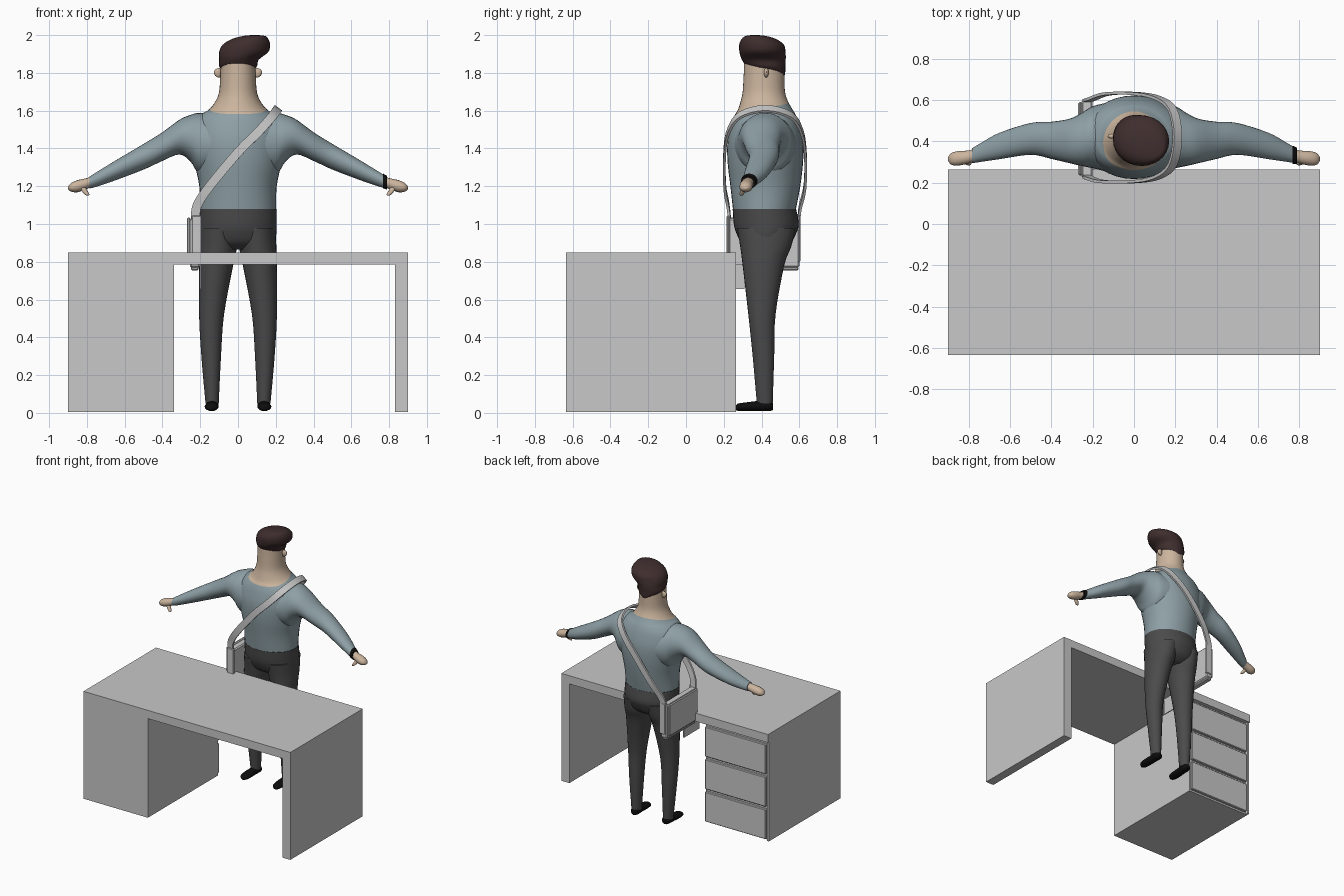
import bpy, bmesh, math
from mathutils import Vector


def mat(name, rgb):
    m = bpy.data.materials.new(name)
    m.diffuse_color = (*rgb, 1)
    return m


GREY = mat("light grey", (0.58, 0.58, 0.58))
SHIRT = mat("blue grey shirt", (0.27, 0.35, 0.38))
PANTS = mat("charcoal", (0.07, 0.07, 0.07))
SKIN = mat("skin", (0.60, 0.46, 0.34))
HAIR = mat("dark brown", (0.05, 0.027, 0.027))
BLACK = mat("black", (0.004, 0.004, 0.004))


def finish(name, bm, mats, smooth=True):
    bmesh.ops.recalc_face_normals(bm, faces=bm.faces[:])
    me = bpy.data.meshes.new(name)
    bm.to_mesh(me)
    bm.free()
    ob = bpy.data.objects.new(name, me)
    bpy.context.collection.objects.link(ob)
    for m in mats:
        me.materials.append(m)
    if smooth:
        bpy.ops.object.select_all(action='DESELECT')
        ob.select_set(True)
        bpy.context.view_layer.objects.active = ob
        bpy.ops.object.shade_smooth_by_angle(angle=math.radians(45))
    return ob


def spline(keys, steps):
    """Catmull-Rom through tuples of numbers."""
    k = [Vector(p) for p in keys]
    out = []
    for i in range(len(k) - 1):
        a, b, c, d = k[max(i - 1, 0)], k[i], k[i + 1], k[min(i + 2, len(k) - 1)]
        for s in range(steps):
            t = s / steps
            out.append(0.5 * (2 * b + (c - a) * t + (2 * a - 5 * b + 4 * c - d) * t * t
                              + (3 * b - a - 3 * c + d) * t ** 3))
    return out + [k[-1]]


def loft(keys, axis='z', side=1, seg=28, steps=4):
    """Elliptical rings. z: (z, cx, cy, rx, ry)   x: (x, cy, cz, ry, rz)   y: (y, cx, cz, rx, rz)"""
    bm = bmesh.new()
    rings = []
    for h, c1, c2, r1, r2 in spline(keys, steps):
        ring = []
        for i in range(seg):
            a = math.tau * i / seg
            p, q = c1 + r1 * math.cos(a), c2 + r2 * math.sin(a)
            co = {'z': (p, q, h), 'x': (h, p, q), 'y': (p, h, q)}[axis]
            ring.append(bm.verts.new((co[0] * side, co[1], co[2])))
        rings.append(ring)
    for a, b in zip(rings, rings[1:]):
        for i in range(seg):
            j = (i + 1) % seg
            bm.faces.new((a[i], a[j], b[j], b[i]))
    bm.faces.new(rings[0])
    bm.faces.new(rings[-1])
    return bm


def box(name, x0, x1, y0, y1, z0, z1, m, bevel=0):
    bm = bmesh.new()
    bmesh.ops.create_cube(bm, size=1)
    for v in bm.verts:
        v.co = ((x0 + x1) / 2 + v.co.x * (x1 - x0), (y0 + y1) / 2 + v.co.y * (y1 - y0),
                (z0 + z1) / 2 + v.co.z * (z1 - z0))
    if bevel:
        bmesh.ops.bevel(bm, geom=bm.edges[:], offset=bevel, segments=1, affect='EDGES')
    return finish(name, bm, [m], False)


# Desk with drawer cabinet facing the person
box("desk_top", -0.9, 0.9, -0.635, 0.265, 0.785, 0.85, GREY)
box("desk_side_panel", 0.83, 0.9, -0.635, 0.265, 0.005, 0.785, GREY)
box("desk_cabinet", -0.9, -0.34, -0.635, 0.235, 0.005, 0.785, GREY)
box("cabinet_outer_edge", -0.9, -0.885, 0.235, 0.255, 0.005, 0.785, GREY)
for i in range(3):
    z = 0.015 + i * 0.256
    box("drawer_front", -0.875, -0.345, 0.235, 0.26, z, z + 0.235, GREY, 0.005)
box("desk_hanging_plate", -0.2, -0.192, 0.12, 0.31, 0.655, 0.785, GREY)

# Torso, neck and head, cut along a tilted neckline
bm = loft([(1.075, 0, .415, .202, .166), (1.2, 0, .42, .205, .185), (1.33, 0, .42, .232, .2),
           (1.44, 0, .42, .25, .2), (1.53, 0, .42, .235, .18), (1.58, 0, .42, .195, .16),
           (1.605, 0, .42, .155, .145), (1.645, 0, .415, .122, .127), (1.7, 0, .412, .1, .112),
           (1.8, 0, .413, .093, .107), (1.88, 0, .412, .085, .1), (1.93, 0, .41, .05, .06)], seg=36)
neck_co, neck_no = Vector((0, .28, 1.585)), Vector((0, -0.2, 1)).normalized()
bmesh.ops.bisect_plane(bm, geom=bm.verts[:] + bm.edges[:] + bm.faces[:],
                       plane_co=neck_co, plane_no=neck_no)
for f in bm.faces:
    f.material_index = int((f.calc_center_median() - neck_co).dot(neck_no) > 0)
finish("torso_and_head", bm, [SHIRT, SKIN])

# Hair swept up to one side, pointed at the nape
finish("hair", loft([(1.765, 0, .507, .012, .01), (1.8, 0, .475, .06, .05), (1.83, 0, .428, .098, .098),
                     (1.87, .005, .412, .105, .116), (1.91, .03, .405, .13, .122),
                     (1.95, .045, .4, .125, .118), (1.98, .065, .385, .095, .09),
                     (1.995, .085, .37, .06, .055), (2.0, .09, .365, .02, .02)]), [HAIR])

# Hips
finish("hips", loft([(.865, 0, .425, .13, .08), (.9, 0, .425, .19, .13), (.95, 0, .425, .203, .158),
                     (1.0, 0, .425, .205, .172), (1.08, 0, .415, .205, .168)], seg=36), [PANTS])

for s, label in ((1, "left"), (-1, "right")):
    # Sleeve
    finish(label + "_sleeve", loft([
        (.1, .42, 1.42, .175, .15), (.2, .42, 1.425, .15, .163), (.25, .41, 1.453, .13, .125),
        (.31, .402, 1.46, .108, .092), (.4, .405, 1.41, .09, .076), (.5, .412, 1.356, .077, .068),
        (.65, .378, 1.283, .064, .052), (.74, .347, 1.24, .046, .04),
        (.785, .33, 1.22, .036, .032)], 'x', s), [SHIRT])
    # Hand and thumb
    finish(label + "_hand", loft([
        (.76, .338, 1.23, .03, .025), (.8, .325, 1.214, .031, .029), (.85, .318, 1.2, .035, .032),
        (.885, .315, 1.194, .028, .022), (.9, .315, 1.19, .008, .006)], 'x', s, 16, 3), [SKIN])
    finish(label + "_thumb", loft([
        (1.15, .795, .293, .006, .006), (1.158, .8, .295, .013, .012),
        (1.18, .815, .303, .016, .014), (1.21, .83, .315, .018, .016)], 'z', s, 12, 3), [SKIN])
    # Ear
    finish(label + "_ear", loft([
        (1.775, .1, .425, .004, .003), (1.785, .105, .425, .016, .01), (1.805, .108, .425, .02, .012),
        (1.82, .105, .425, .014, .009), (1.825, .1, .425, .004, .003)], 'z', s, 12, 2), [SKIN])
    # Trouser leg
    finish(label + "_trouser_leg", loft([
        (.05, .137, .417, .035, .042), (.3, .142, .41, .052, .057), (.52, .14, .402, .066, .072),
        (.78, .116, .41, .09, .11), (.88, .104, .422, .099, .135),
        (.98, .1, .425, .098, .155)], 'z', s), [PANTS])
    # Shoe, toe towards the desk
    finish(label + "_shoe", loft([
        (.26, .14, .025, .012, .01), (.275, .14, .03, .03, .019), (.32, .14, .033, .037, .023),
        (.38, .138, .036, .033, .027), (.44, .136, .038, .034, .028),
        (.46, .136, .035, .02, .02)], 'y', s, 16, 3), [BLACK])

# Wrist watch
finish("watch_band", loft([(.768, .335, 1.228, .044, .039), (.79, .329, 1.218, .04, .036)],
                          'x', 1, 20, 1), [BLACK])

# Shoulder bag with front and back gussets
box("bag_body", -0.255, -0.2, 0.225, 0.6, 0.77, 1.03, GREY, 0.008)
box("bag_flap", -0.27, -0.252, 0.235, 0.59, 0.79, 1.035, GREY, 0.006)
box("bag_base", -0.25, -0.208, 0.24, 0.595, 0.755, 0.775, GREY, 0.006)
for y in (0.215, 0.592):
    box("bag_gusset", -0.245, -0.19, y, y + 0.015, 0.8, 1.045, GREY, 0.005)

# Strap looping over one shoulder
path = spline([(-.225, .23, 1.03), (-.215, .222, 1.1), (-.15, .205, 1.2), (0, .205, 1.38),
               (.11, .225, 1.49), (.185, .285, 1.575), (.21, .42, 1.61), (.185, .555, 1.575),
               (.11, .612, 1.49), (0, .632, 1.37), (-.13, .63, 1.2), (-.205, .605, 1.09),
               (-.225, .598, 1.03)], 4)
bm = bmesh.new()
rows = []
for i, p in enumerate(path):
    t = (path[min(i + 1, len(path) - 1)] - path[max(i - 1, 0)]).normalized()
    w = Vector((-.8, 0, .6))
    w = (w - t * w.dot(t)).normalized()
    n = t.cross(w).normalized()
    rows.append([bm.verts.new(p + w * a * .024 + n * b * .007)
                 for a, b in ((-1, -1), (1, -1), (1, 1), (-1, 1))])
for a, b in zip(rows, rows[1:]):
    for i in range(4):
        j = (i + 1) % 4
        bm.faces.new((a[i], a[j], b[j], b[i]))
bm.faces.new(rows[0])
bm.faces.new(rows[-1])
finish("bag_strap", bm, [GREY])
